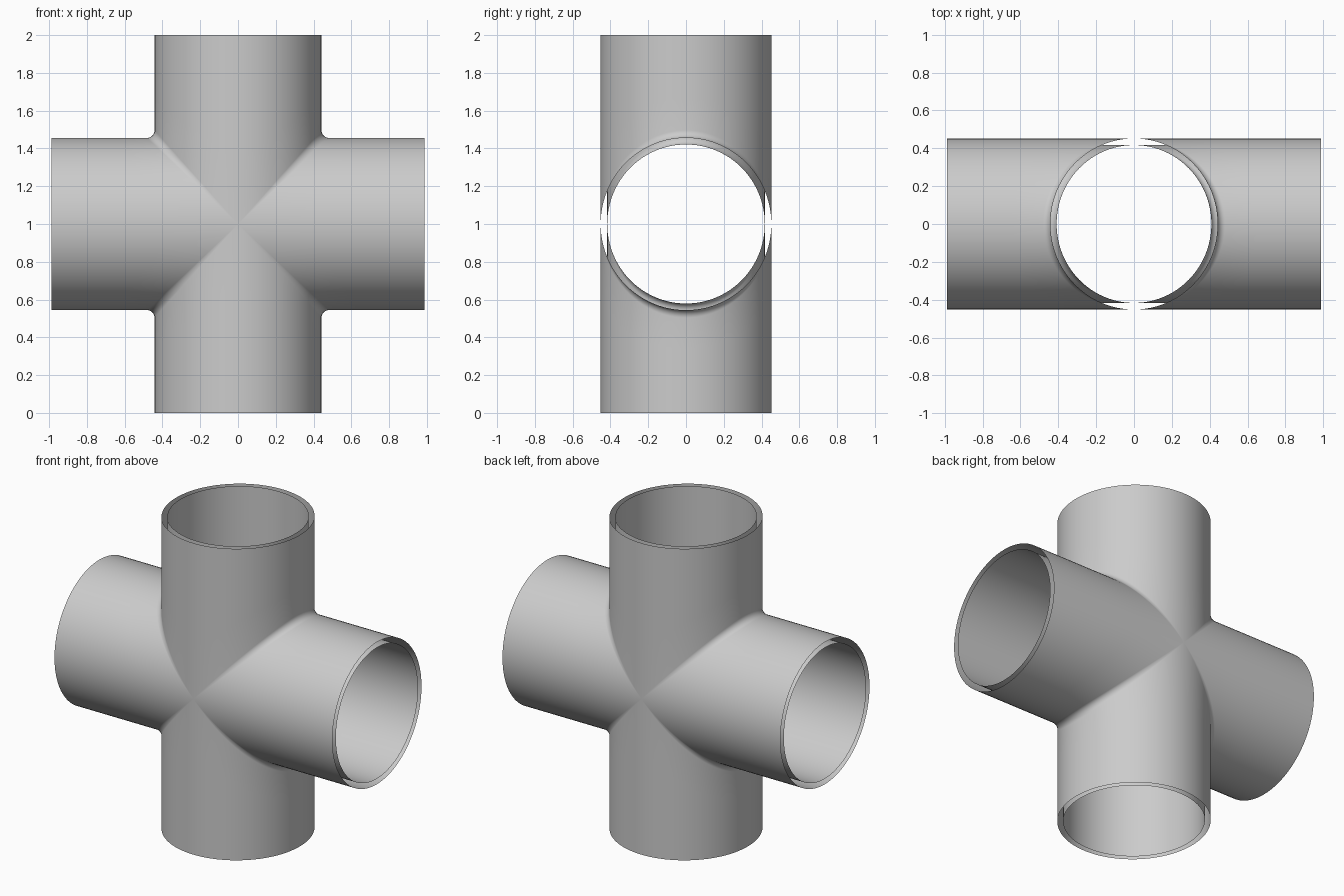
import bpy, bmesh
from math import sin, cos, pi
from mathutils import Vector

if "Cube" in bpy.data.objects:
    bpy.data.objects.remove(bpy.data.objects["Cube"])

SEGMENTS = 96        # sides around each pipe
FILLET = 0.09        # fillet radius relative to the seam height
STEPS = 5            # fillet rows per arm


def profile(h, end):
    """Distance along the arm and height from its axis, from seam to open end."""
    r = FILLET * h
    c = h + r
    pts = []
    for i in range(STEPS + 1):
        a = pi / 4 + pi / 4 * i / STEPS
        pts.append((c - r * cos(a), c - r * sin(a)))
    pts += [(c + (end - c) * t, h) for t in (0.33, 0.66, 1.0)]
    return pts


def cross_shell(name, rx, ry, rz, half_x, half_z, outward):
    """Open four-way pipe skin, made of four arms welded on their diagonal seams."""
    bm = bmesh.new()
    for along_x in (True, False):
        end = half_x / rx if along_x else half_z / rz
        for direction in (-1, 1):
            rows = []
            for s in range(SEGMENTS):
                t = 2 * pi * s / SEGMENTS
                side = 1 if sin(t) >= 0 else -1
                row = []
                for u, v in profile(abs(sin(t)), end):
                    u, v = u * direction, v * side
                    x, z = (u, v) if along_x else (v, u)
                    row.append(bm.verts.new((x * rx, cos(t) * ry, 1 + z * rz)))
                rows.append(row)
            for a, b in zip(rows, rows[1:] + rows[:1]):
                for i in range(len(a) - 1):
                    bm.faces.new((a[i], a[i + 1], b[i + 1], b[i]))
    bmesh.ops.remove_doubles(bm, verts=bm.verts[:], dist=1e-5)
    bmesh.ops.recalc_face_normals(bm, faces=bm.faces[:])
    # point the skin away from, or toward, the bore
    bm.normal_update()
    top = max(bm.faces, key=lambda f: f.calc_center_median().z)
    c = top.calc_center_median()
    if (top.normal.dot(Vector((c.x, c.y, 0))) > 0) != outward:
        bmesh.ops.reverse_faces(bm, faces=bm.faces[:])
    mesh = bpy.data.meshes.new(name)
    bm.to_mesh(mesh)
    bm.free()
    obj = bpy.data.objects.new(name, mesh)
    bpy.context.collection.objects.link(obj)
    bpy.ops.object.select_all(action='DESELECT')
    obj.select_set(True)
    bpy.context.view_layer.objects.active = obj
    bpy.ops.object.shade_smooth_by_angle(angle=pi / 6)
    return obj


# Outside skin of the fitting
cross_shell("outer_pipe_wall", 0.442, 0.452, 0.456, 0.987, 1.0, True)
# Bore skin; the pipe ends are left open between the two skins
cross_shell("inner_pipe_wall", 0.409, 0.417, 0.421, 0.987, 1.0, False)
